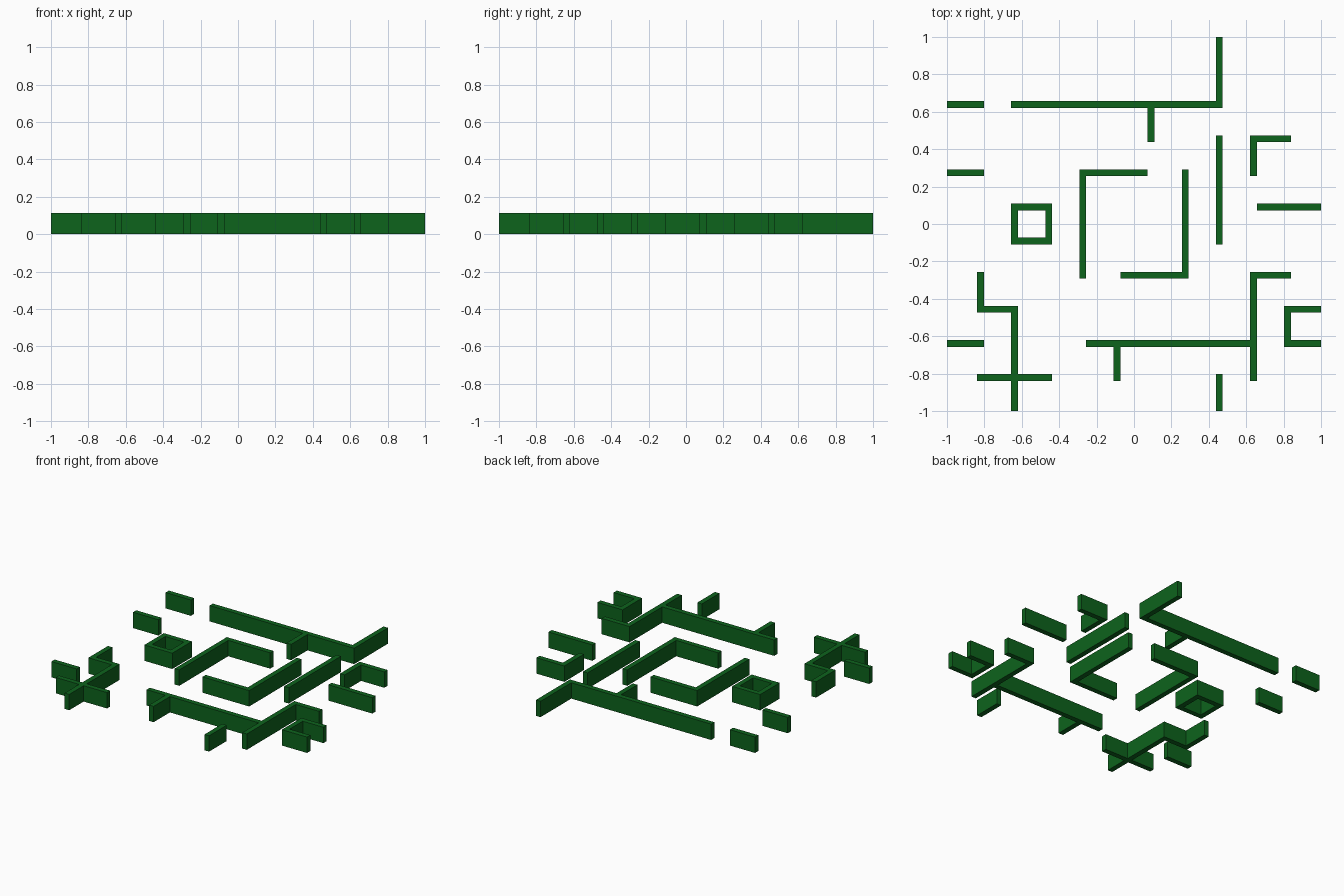
import bpy

if "Cube" in bpy.data.objects:
    bpy.data.objects.remove(bpy.data.objects["Cube"])

P = 0.1824       # spacing of the maze grid
T = 0.036        # wall thickness
HEIGHT = 0.112
h = T / 2

green = bpy.data.materials.new("dark_green")
green.diffuse_color = (0.004, 0.125, 0.012, 1)
green.use_nodes = True
green.node_tree.nodes["Principled BSDF"].inputs["Base Color"].default_value = green.diffuse_color


def clip(v):
    return round(max(-1.0, min(1.0, v)), 4)


def span(a, b, cut_a=False, cut_b=False):
    """Wall extent between grid lines a < b; a cut end stops short of its line."""
    return clip(a * P + (h if cut_a else -h)), clip(b * P + (-h if cut_b else h))


def across(y, a, b, *cuts):
    x0, x1 = span(a, b, *cuts)
    return x0, x1, clip(y * P - h), clip(y * P + h)


def along(x, a, b, *cuts):
    y0, y1 = span(a, b, *cuts)
    return clip(x * P - h), clip(x * P + h), y0, y1


def wall(name, *rects):
    """Merge the rectangles into one clean footprint, then raise it."""
    xs = sorted({v for r in rects for v in r[:2]})
    ys = sorted({v for r in rects for v in r[2:]})
    verts, faces = {}, []
    for x0, x1 in zip(xs, xs[1:]):
        for y0, y1 in zip(ys, ys[1:]):
            cx, cy = (x0 + x1) / 2, (y0 + y1) / 2
            if any(r[0] < cx < r[1] and r[2] < cy < r[3] for r in rects):
                corners = ((x0, y0), (x1, y0), (x1, y1), (x0, y1))
                faces.append([verts.setdefault(c, len(verts)) for c in corners])
    mesh = bpy.data.meshes.new(name)
    mesh.from_pydata([(x, y, 0) for x, y in verts], [], faces)
    mesh.materials.append(green)
    obj = bpy.data.objects.new(name, mesh)
    bpy.context.collection.objects.link(obj)
    mod = obj.modifiers.new("height", 'SOLIDIFY')
    mod.thickness = HEIGHT
    mod.offset = 1


# Back wall with its exit and stub
wall("back_wall", across(3.5, -3.5, 2.5), along(2.5, 3.5, 5.5), along(0.5, 2.5, 3.5))

# Short stubs on the left edge
for i, y in enumerate((3.5, 1.5, -3.5), 1):
    wall(f"left_stub_{i}", across(y, -5.5, -4.5))

# Closed square block
wall("square_wall", across(0.5, -3.5, -2.5), across(-0.5, -3.5, -2.5),
     along(-3.5, -0.5, 0.5), along(-2.5, -0.5, 0.5))

# Two angled walls around the centre
wall("centre_left_wall", along(-1.5, -1.5, 1.5), across(1.5, -1.5, 0.5, False, True))
wall("centre_right_wall", along(1.5, -1.5, 1.5), across(-1.5, -0.5, 1.5, True))

# Right side walls
wall("inner_right_wall", along(2.5, -0.5, 2.5))
wall("right_corner_wall", across(2.5, 3.5, 4.5), along(3.5, 1.5, 2.5))
wall("right_edge_wall", across(0.5, 3.5, 5.5, True))
wall("right_bracket_wall", along(4.5, -3.5, -2.5),
     across(-2.5, 4.5, 5.5), across(-3.5, 4.5, 5.5))

# Front walls
wall("front_left_wall", along(-4.5, -2.5, -1.5), across(-2.5, -4.5, -3.5),
     along(-3.5, -5.5, -2.5), across(-4.5, -4.5, -2.5))
wall("front_wall", across(-3.5, -1.5, 3.5, True), along(-0.5, -4.5, -3.5),
     along(3.5, -4.5, -1.5), across(-1.5, 3.5, 4.5))
wall("front_stub", along(2.5, -5.5, -4.5))
